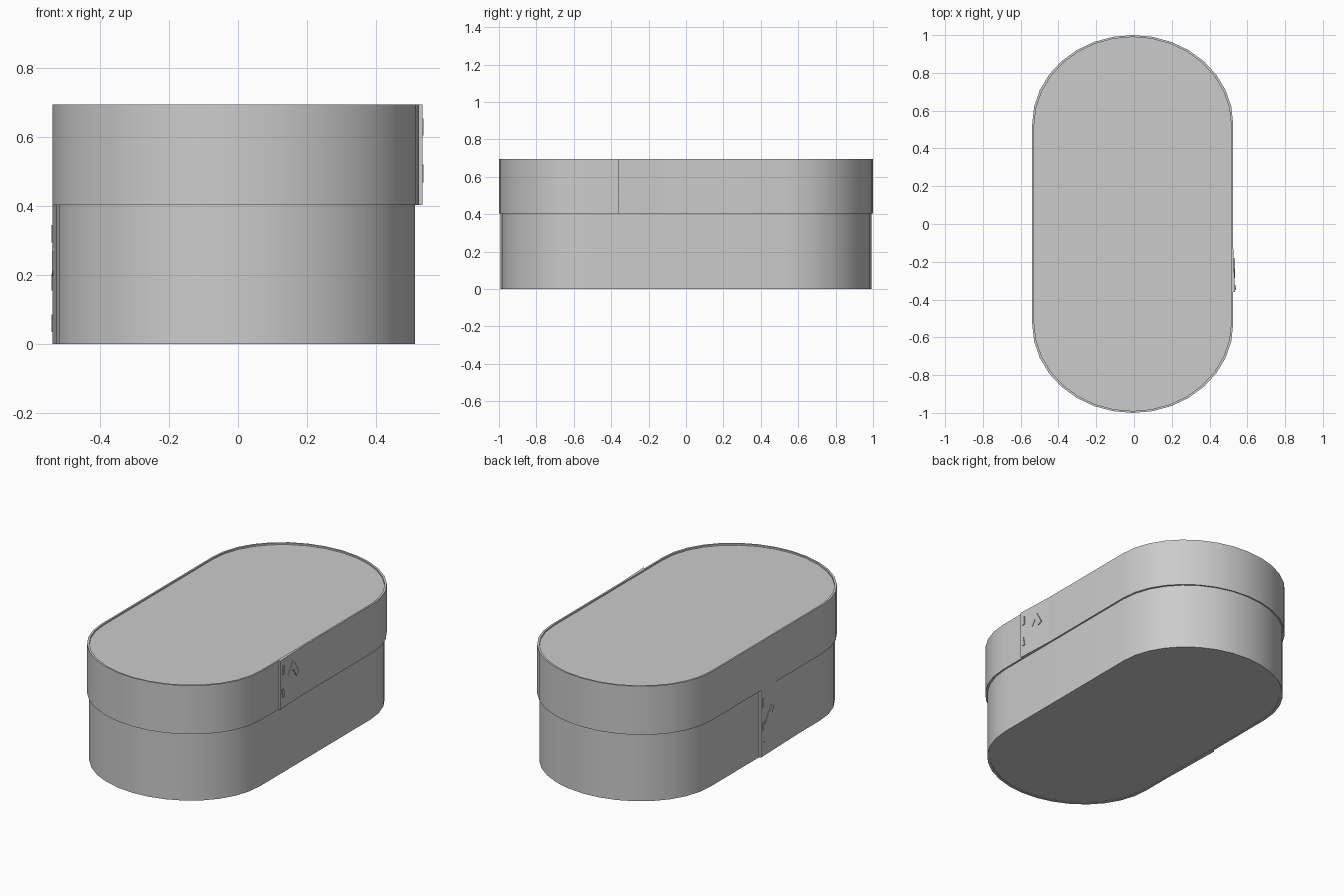
import bpy, bmesh, math
from mathutils import Matrix, Vector

if "Cube" in bpy.data.objects:
    bpy.data.objects.remove(bpy.data.objects["Cube"])

CX = -0.007   # bands sit slightly left because the lid seam sticks out on the right


def outline(hx, hy, n=16):
    """Rounded oblong: straight sides with elliptical ends."""
    ry = 0.47
    pts = []
    for s in (1, -1):
        for i in range(n + 1):
            a = math.pi * i / n
            pts.append((CX + s * hx * math.cos(a), s * (hy - ry + ry * math.sin(a))))
    return pts


def finish(name, bm):
    bmesh.ops.recalc_face_normals(bm, faces=bm.faces)
    me = bpy.data.meshes.new(name)
    bm.to_mesh(me)
    bm.free()
    ob = bpy.data.objects.new(name, me)
    bpy.context.collection.objects.link(ob)
    bpy.ops.object.select_all(action='DESELECT')
    ob.select_set(True)
    bpy.context.view_layer.objects.active = ob
    bpy.ops.object.shade_smooth_by_angle(angle=math.radians(35))
    return ob


def band(name, hx, hy, z0, z1, t):
    """Bent strip of wood with thickness t."""
    bm = bmesh.new()
    loops = [[bm.verts.new((x, y, z)) for x, y in outline(hx - d, hy - d)]
             for d, z in ((0, z0), (0, z1), (t, z1), (t, z0))]
    n = len(loops[0])
    for k in range(4):
        a, b = loops[k], loops[(k + 1) % 4]
        for i in range(n):
            j = (i + 1) % n
            bm.faces.new((a[i], a[j], b[j], b[i]))
    return finish(name, bm)


def panel(name, hx, hy, z0, z1):
    """Flat board that closes a band."""
    bm = bmesh.new()
    face = bm.faces.new([bm.verts.new((x, y, z0)) for x, y in outline(hx, hy)])
    ext = bmesh.ops.extrude_face_region(bm, geom=[face])
    top = [v for v in ext['geom'] if isinstance(v, bmesh.types.BMVert)]
    bmesh.ops.translate(bm, verts=top, vec=(0, 0, z1 - z0))
    return finish(name, bm)


def overlap(name, x_wall, x_tip, y_tip, y_end, z0, z1):
    """Tapered strip end lying over the band."""
    bm = bmesh.new()
    prof = ((x_wall, y_tip), (x_tip, y_tip), (x_wall, y_end))
    lo, hi = [[bm.verts.new((x, y, z)) for x, y in prof] for z in (z0, z1)]
    bm.faces.new(lo)
    bm.faces.new(hi)
    for i in range(3):
        j = (i + 1) % 3
        bm.faces.new((lo[i], lo[j], hi[j], hi[i]))
    return finish(name, bm)


def stitches(name, x, items):
    """Small lacing pads on the side; each item is y, z, width, height, tilt."""
    bm = bmesh.new()
    for y, z, w, h, tilt in items:
        m = (Matrix.Translation(Vector((x, y, z))) @ Matrix.Rotation(math.radians(tilt), 4, 'X')
             @ Matrix.Diagonal((0.010, w, h, 1)))
        bmesh.ops.create_cube(bm, size=1, matrix=m)
    return finish(name, bm)


# Lower box
band("box_wall", 0.521, 0.993, 0.0, 0.64, 0.014)
panel("box_bottom", 0.513, 0.985, 0.003, 0.025)

# Lid
band("lid_band", 0.532, 1.0, 0.403, 0.695, 0.010)
panel("lid_top", 0.525, 0.993, 0.662, 0.686)

# Lid seam on the right side
overlap("lid_overlap", 0.522, 0.535, -0.36, -0.05, 0.403, 0.695)
stitches("lid_stitches", 0.534, [(-0.333, 0.63, 0.016, 0.05, 0), (-0.337, 0.495, 0.016, 0.05, 10)])
stitches("lid_slanted_stitches", 0.529, [(-0.25, 0.605, 0.03, 0.08, -35), (-0.215, 0.592, 0.03, 0.08, 30)])

# Box seam on the left side
overlap("box_overlap", -0.525, -0.539, 0.06, -0.45, 0.0, 0.403)
stitches("box_stitches", -0.536, [(0.035, 0.32, 0.016, 0.05, 0), (0.035, 0.18, 0.016, 0.05, 0),
                                  (0.037, 0.06, 0.016, 0.05, 0)])
stitches("box_slanted_stitches", -0.535, [(-0.01, 0.21, 0.03, 0.08, 30), (-0.035, 0.24, 0.03, 0.08, 30)])
